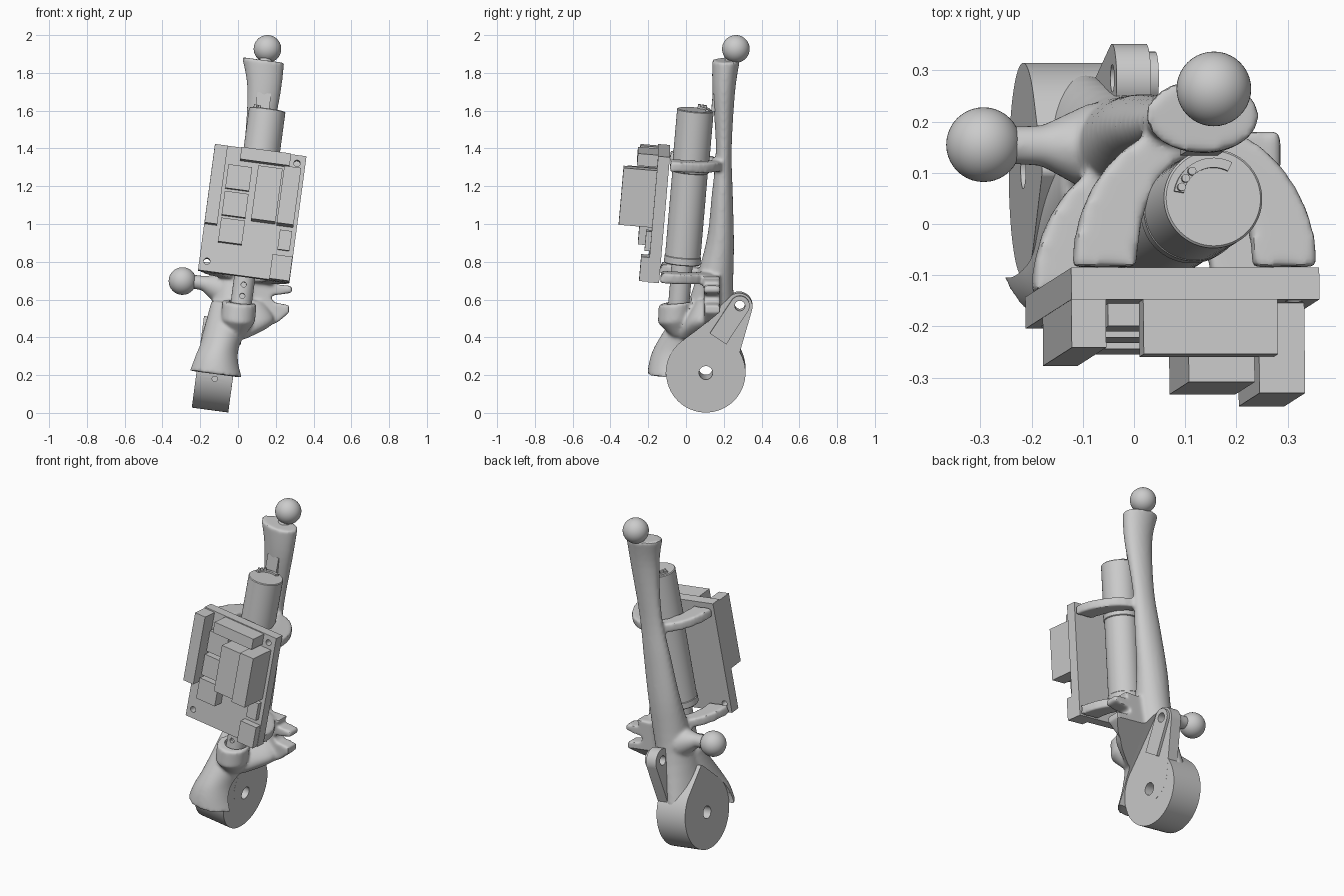
import bpy, bmesh, math
from mathutils import Vector as V
from mathutils.geometry import convex_hull_2d

if "Cube" in bpy.data.objects:
    bpy.data.objects.remove(bpy.data.objects["Cube"])

# leaning frame shared by the motor, board and wheel housing
W = V((0.133, 0.085, 0.987)).normalized()
U = V((0.991, 0, -0.133)).normalized()
F = W.cross(U).normalized()
X, Y, Z, ZL = V((1, 0, 0)), V((0, 1, 0)), V((0, 0, 1)), V((0.134, 0, 1))


def shade(o):
    bpy.ops.object.select_all(action='DESELECT')
    o.select_set(True)
    bpy.context.view_layer.objects.active = o
    bpy.ops.object.shade_smooth_by_angle(angle=math.radians(40))


def obj(name, bm):
    bmesh.ops.recalc_face_normals(bm, faces=bm.faces)
    me = bpy.data.meshes.new(name)
    bm.to_mesh(me)
    bm.free()
    o = bpy.data.objects.new(name, me)
    bpy.context.collection.objects.link(o)
    shade(o)
    return o


def rings(name, loops):
    """Skin a closed surface over a list of point loops."""
    bm = bmesh.new()
    rs = [[bm.verts.new(p) for p in lp] for lp in loops]
    n = len(rs[0])
    for a, b in zip(rs, rs[1:]):
        for i in range(n):
            bm.faces.new((a[i], a[(i + 1) % n], b[(i + 1) % n], b[i]))
    bm.faces.new(rs[0])
    bm.faces.new(rs[-1])
    return obj(name, bm)


def prism(name, pts, o, e1, e2, e3, t0, t1):
    """Extrude a flat outline along e3."""
    o = V(o)
    return rings(name, [[o + e1 * p[0] + e2 * p[1] + e3 * t for p in pts] for t in (t0, t1)])


def circ(cy, cz, r, n=64):
    return [(cy + r * math.cos(2 * math.pi * i / n), cz + r * math.sin(2 * math.pi * i / n)) for i in range(n)]


def arc(rx, ry, a0, a1, n=16):
    ts = [math.radians(a0 + (a1 - a0) * i / n) for i in range(n + 1)]
    return [(rx * math.cos(t), ry * math.sin(t)) for t in ts]


def hull(*cs):
    pts = [p for c in cs for p in circ(*c)]
    return [pts[i] for i in convex_hull_2d([V(p) for p in pts])]


def rod(name, stations, n=40):
    """Round part through (point, radius) stations."""
    ps = [V(p) for p, r in stations]
    d = (ps[-1] - ps[0]).normalized()
    a = d.orthogonal().normalized()
    b = d.cross(a)
    return rings(name, [[p + a * x + b * y for x, y in circ(0, 0, r, n)] for p, (_, r) in zip(ps, stations)])


def loft(name, secs, steps=5):
    """Smooth oval limb through (z, x, y, half width, half depth) sections."""
    s = [secs[0]] + secs + [secs[-1]]
    fine = []
    for i in range(1, len(s) - 2):
        for k in range(steps):
            t = k / steps
            fine.append([0.5 * (2 * b + (c - a) * t + (2 * a - 5 * b + 4 * c - d) * t * t
                                + (3 * b - a - 3 * c + d) * t ** 3)
                         for a, b, c, d in zip(*s[i - 1:i + 3])])
    fine.append(secs[-1])
    return rings(name, [[V((x + rx * u, y + ry * v, z - 0.134 * rx * u)) for u, v in circ(0, 0, 1, 36)]
                        for z, x, y, rx, ry in fine])


def ball(name, c, r):
    bm = bmesh.new()
    bmesh.ops.create_uvsphere(bm, u_segments=40, v_segments=24, radius=r)
    bmesh.ops.translate(bm, verts=bm.verts, vec=c)
    return obj(name, bm)


def modify(o, kind, **settings):
    bpy.context.view_layer.objects.active = o
    m = o.modifiers.new(kind, kind)
    for k, v in settings.items():
        setattr(m, k, v)
    bpy.ops.object.modifier_apply(modifier=m.name)


def cut(o, *cutters):
    for c in cutters:
        modify(o, 'BOOLEAN', operation='DIFFERENCE', object=c, solver='EXACT')
        bpy.data.objects.remove(c, do_unlink=True)
    shade(o)


# --- limb pieces, later fused into one smooth casting
limb = loft('limb', [(0.3, -0.1, 0.1, 0.1, 0.195), (0.6, -0.025, 0.135, 0.105, 0.118),
                     (0.9, 0.02, 0.18, 0.095, 0.074), (1.15, 0.06, 0.192, 0.083, 0.056),
                     (1.4, 0.1, 0.2, 0.07, 0.042), (1.7, 0.137, 0.2, 0.088, 0.06),
                     (1.868, 0.133, 0.212, 0.112, 0.073)])
hood = loft('hood', [(0.205, -0.117, -0.06, 0.145, 0.145), (0.29, -0.112, -0.05, 0.118, 0.14),
                     (0.38, -0.09, 0, 0.105, 0.15), (0.58, -0.03, 0.08, 0.11, 0.1)])
flare = loft('flare', [(0.4, -0.03, 0.05, 0.08, 0.11), (0.5, 0.05, 0.09, 0.14, 0.09), (0.6, 0.05, 0.12, 0.09, 0.06)])
socket = rod('socket', [((-0.01, -0.03, 0.41), 0.045), ((0, -0.06, 0.49), 0.09), ((0.008, -0.053, 0.585), 0.092)])
neck = rod('side_neck', [((-0.27, 0.155, 0.698), 0.036), ((-0.18, 0.153, 0.687), 0.04),
                         ((-0.09, 0.15, 0.655), 0.085), ((-0.03, 0.15, 0.63), 0.09)])
fork = [(-0.02, 0.74), (0.215, 0.72), (0.19, 0.68), (0.287, 0.672), (0.287, 0.636), (0.17, 0.62),
        (0.19, 0.585), (0.27, 0.57), (0.27, 0.53), (0.21, 0.48), (0, 0.38)]
hook = prism('hook', fork, (0, 0, 0), X, Z, Y, 0.095, 0.18)

# horseshoe brackets that carry the board
top_m = V((0.155, 0.05, 1.605))
at = lambda z: top_m + W * ((z - top_m.z) / W.z)
shoe = arc(0.24, 0.28, 180, 0) + arc(0.115, 0.215, 0, 180)
shoes = [prism('bracket', shoe, at(z) - F * 0.11, U, F, W, -0.027, 0.027) for z in (1.325, 0.735)]

shade(limb)
for p in (hood, flare, socket, neck, hook, *shoes):
    p.select_set(True)
bpy.ops.object.join()
limb.name = 'limb_casting'
modify(limb, 'REMESH', mode='VOXEL', voxel_size=0.009)
modify(limb, 'SMOOTH', factor=0.5, iterations=9)

# --- wheel housing, lug plate and lug tab
C = (-0.12, 0.105, 0.225)
big, lug, peak = (0, 0, 0.21), (0.175, 0.35, 0.072), (0, 0.255, 0.02)
side = lambda name, pts, t0, t1: prism(name, pts, C, Y, ZL, U, t0, t1)
pin = lambda: side('pin', circ(0, 0, 0.036, 32), -0.3, 0.3)
eye = lambda: side('eye', circ(0.18, 0.357, 0.027, 32), -0.3, 0.3)
cut(limb, side('c1', circ(*big), -0.4, 0.4), side('c2', hull(big, lug), 0.096, 0.5),
    side('c3', hull(big, peak), -0.5, -0.096), rod('c4', [(at(0.5), 0.066), (at(0.72), 0.066)]))
wheel = side('wheel_housing', hull(big, peak), -0.0975, 0.0975)
cut(wheel, pin(), rod('screw', [((-0.123, -0.2, 0.18), 0.014), ((-0.123, -0.04, 0.18), 0.014)], 20))
plate = side('lug_plate', hull((0.02, 0.06, 0.14), lug), 0.03, 0.0978)
cut(plate, pin(), eye())
d = V((0.55, 0.835))
s = V((d.y, -d.x))
end = V((0.18, 0.357))
tab = [end + s * x + d * y for x, y in arc(0.052, 0.052, 0, 180) + [(-0.052, -0.21), (0.052, -0.21)]]
cut(side('lug_tab', tab, 0.09, 0.115), eye())

# --- ball joints
ball('side_ball', (-0.294, 0.155, 0.698), 0.073)
ball('top_ball', (0.156, 0.264, 1.927), 0.073)
rod('top_neck', [((0.138, 0.222, 1.81), 0.045), ((0.145, 0.24, 1.86), 0.034), ((0.155, 0.262, 1.92), 0.034)])

# --- motor: barrel with raised bands, shaft with screw holes, top slot
for name, r, z0, z1 in (('barrel', 0.094, 0.8, 1.3), ('end_band', 0.097, 0.79, 0.832),
                        ('upper_barrel', 0.097, 1.3, 1.605), ('middle_band', 0.099, 1.275, 1.33)):
    rod('motor_' + name, [(at(z0), r - 0.004), (at(z0 + 0.004), r), (at(z1 - 0.004), r), (at(z1), r - 0.004)], 64)
shaft = rod('motor_shaft', [(at(0.5), 0.056), (at(0.8), 0.056)])
cut(shaft, *[rod('hole', [(at(z) - F * 0.1, 0.014), (at(z) - F * 0.035, 0.014)], 20) for z in (0.615, 0.675)])
slot = arc(0.079, 0.079, 62, 170) + arc(0.06, 0.06, 170, 62)
prism('motor_slot', slot, top_m, U, F, W, -0.01, 0.01)
for a, b in arc(0.068, 0.068, 130, 162, 2):
    p = top_m + U * a + F * b
    rod('motor_pin', [(p, 0.008), (p + W * 0.022, 0.008)], 16)


# --- circuit board and its components
def box(name, a, c, w, h, t0, t1, o=(0.075, -0.145, 1.055)):
    q = [(a + i * w / 2, c + j * h / 2) for i, j in ((-1, -1), (1, -1), (1, 1), (-1, 1))]
    return prism(name, q, o, U, W, F, t0, t1)


box('neck_tab', 0, 0, 0.074, 0.095, -0.03, 0.02, (0.133, 0.168, 1.645))
board = box('board', 0, 0, 0.489, 0.675, -0.031, 0.031)
cut(board, *[prism('hole', circ(a, c, 0.017, 24), (0.075, -0.145, 1.055), U, W, F, -0.1, 0.1)
             for a, c in ((-0.204, -0.285), (0.2, 0.294))])
for name, a, c, w, h, dep in (
        ('long_connector', -0.21, 0.12, 0.068, 0.42, 0.095), ('top_connector', 0.03, 0.3, 0.265, 0.065, 0.108),
        ('tall_block', 0.063, 0.1, 0.13, 0.285, 0.155), ('deep_block', 0.18, 0.105, 0.09, 0.305, 0.178),
        ('small_block', 0.19, -0.122, 0.065, 0.105, 0.03), ('corner_plug', 0.189, -0.27, 0.107, 0.13, 0.045)):
    box(name, a, c, w, h, -0.03 - dep, -0.025)
for i in range(3):
    box('chip', -0.096, 0.174 - 0.144 * i, 0.127, 0.127, -0.075 - 0.01 * i, -0.025)
